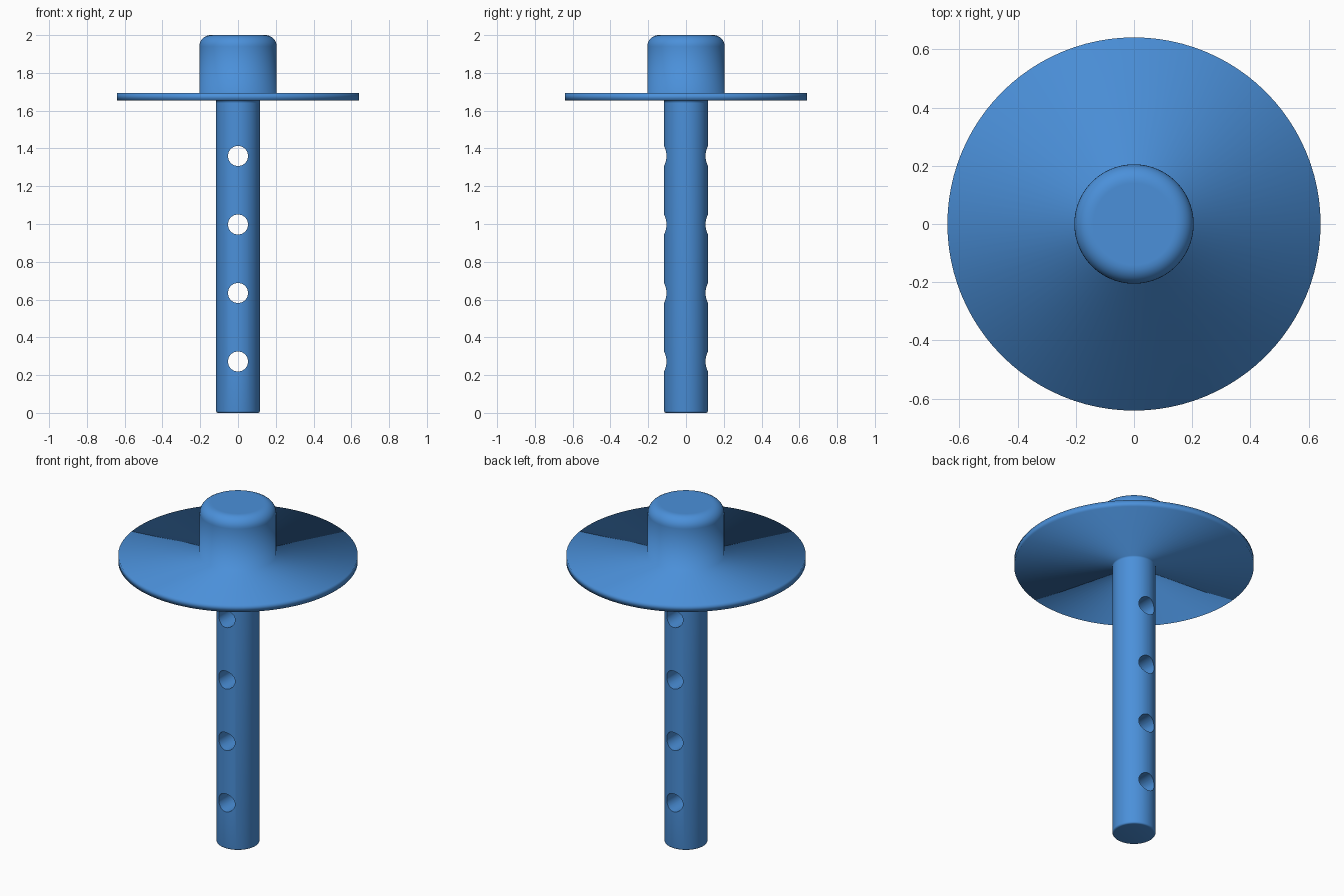
import bpy, bmesh
from math import sin, cos, pi, radians

if "Cube" in bpy.data.objects:
    bpy.data.objects.remove(bpy.data.objects["Cube"])

SEG = 96


def lathe(name, profile):
    """Revolve (radius, z) points around z; radius 0 becomes a single pole."""
    bm = bmesh.new()
    rings = []
    for r, z in profile:
        if r == 0:
            rings.append([bm.verts.new((0, 0, z))] * SEG)
        else:
            rings.append([bm.verts.new((r * cos(2 * pi * i / SEG), r * sin(2 * pi * i / SEG), z))
                          for i in range(SEG)])
    for a, b in zip(rings, rings[1:]):
        for i in range(SEG):
            j = (i + 1) % SEG
            corners = list(dict.fromkeys((a[i], a[j], b[j], b[i])))
            bm.faces.new(corners).smooth = True
    bm.normal_update()
    me = bpy.data.meshes.new(name)
    bm.to_mesh(me)
    bm.free()
    ob = bpy.data.objects.new(name, me)
    bpy.context.collection.objects.link(ob)
    return ob


def arc(cr, cz, rad, start, end, steps):
    """Quarter-round profile points, angles in degrees."""
    return [(cr + rad * cos(radians(start + (end - start) * k / steps)),
             cz + rad * sin(radians(start + (end - start) * k / steps)))
            for k in range(steps + 1)]


# Rounded knob, thin flange and short neck: one fully smooth turned part
lathe("flanged_head",
      [(0.116, 1.64), (0.116, 1.653), (0.641, 1.653), (0.641, 1.693), (0.205, 1.693)]
      + arc(0.145, 1.94, 0.06, 0, 90, 8) + [(0.14, 2.0), (0, 2.0)])

# Shaft with a slightly eased bottom edge
shaft = lathe("shaft", [(0, 0)] + arc(0.106, 0.01, 0.01, -90, 0, 4)
              + [(0.116, 1.64), (0, 1.64)])

# Four cross holes drilled front to back
for k in range(4):
    bpy.ops.mesh.primitive_cylinder_add(vertices=48, radius=0.053, depth=0.6,
                                        location=(0, 0, 0.272 + 0.3627 * k),
                                        rotation=(pi / 2, 0, 0))
    cutter = bpy.context.object
    cutter.name = "hole_cutter"
    cutter.hide_render = True
    mod = shaft.modifiers.new("hole", 'BOOLEAN')
    mod.operation = 'DIFFERENCE'
    mod.solver = 'EXACT'
    mod.object = cutter
    bpy.ops.object.select_all(action='DESELECT')
    shaft.select_set(True)
    bpy.context.view_layer.objects.active = shaft
    bpy.ops.object.modifier_apply(modifier=mod.name)
    bpy.data.objects.remove(cutter, do_unlink=True)

# Smooth walls, crisp hole rims
bpy.ops.object.shade_smooth_by_angle(angle=radians(30))

# Blue finish
blue = bpy.data.materials.new("blue")
blue.diffuse_color = (0.07, 0.28, 0.70, 1)
blue.use_nodes = True
blue.node_tree.nodes["Principled BSDF"].inputs["Base Color"].default_value = blue.diffuse_color
for ob in bpy.data.objects:
    ob.data.materials.clear()
    ob.data.materials.append(blue)
